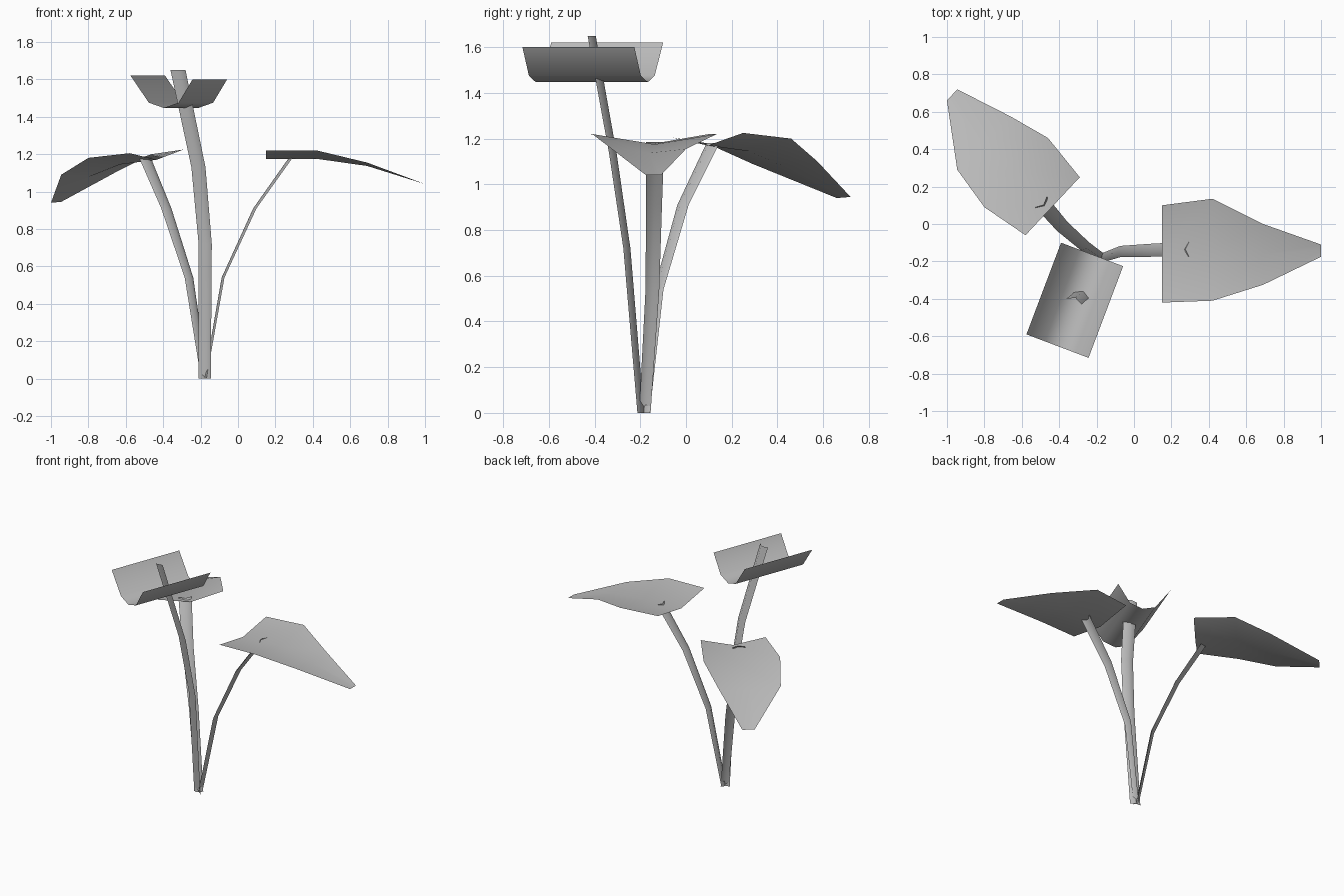
import bpy
from mathutils import Vector

old = bpy.data.objects.get("Cube")
if old:
    bpy.data.objects.remove(old, do_unlink=True)

# One plain grey for the whole plant
grey = bpy.data.materials.new("plain_grey")
grey.use_nodes = True
colour = (0.5, 0.5, 0.5, 1)
grey.diffuse_color = colour
grey.node_tree.nodes["Principled BSDF"].inputs["Base Color"].default_value = colour


def make_sheet(name, rows):
    """Skin a list of equal-length point rows into a thin smooth sheet."""
    count = len(rows[0])
    points = [point for row in rows for point in row]
    faces = []
    for r in range(len(rows) - 1):
        for c in range(count - 1):
            a = r * count + c
            faces.append((a, a + 1, a + count + 1, a + count))
    mesh = bpy.data.meshes.new(name)
    mesh.from_pydata([tuple(point) for point in points], [], faces)
    mesh.materials.append(grey)
    mesh.shade_smooth()
    sheet = bpy.data.objects.new(name, mesh)
    bpy.context.collection.objects.link(sheet)
    return sheet


def make_stem(name, path, across, base_width, tip_width):
    """Ribbon stem with a shallow folded section, bulging to the plant's middle."""
    across = Vector(across).normalized()
    inward = Vector((-across.y, across.x, 0))
    rows = []
    for i, centre in enumerate(path):
        width = base_width + (tip_width - base_width) * i / (len(path) - 1)
        side = across * width / 2
        fold = inward * width / 8
        centre = Vector(centre)
        rows.append((centre - side - fold, centre + fold, centre + side - fold))
    return make_sheet(name, rows)


def make_leaf(name, edges):
    """Leaf from pairs of right and left edge points, with a sunken midrib."""
    sags = (0.045, 0.045, 0.018, 0)
    rows = []
    for (right, left), sag in zip(edges, sags):
        right, left = Vector(right), Vector(left)
        midrib = (right + left) / 2 - Vector((0, 0, sag))
        rows.append((right, midrib, left))
    return make_sheet(name, rows)


# Stems, all springing from one root point
root = (-0.175, -0.18, 0)
upright_across = Vector((0.935, -0.354, 0))
make_stem("left_stem",
          [root, (-0.08, -0.147, 0.54), (0.09, -0.14, 0.91), (0.285, -0.135, 1.185)],
          (0, 1, 0), 0.05, 0.08)
make_stem("right_stem",
          [root, (-0.257, -0.125, 0.54), (-0.377, -0.02, 0.91), (-0.49, 0.11, 1.18)],
          (-0.74, -0.67, 0), 0.05, 0.085)
make_stem("upright_stem",
          [(-0.175, -0.192, 0), (-0.172, -0.252, 0.72),
           (-0.208, -0.312, 1.13), (-0.317, -0.405, 1.65)],
          upright_across, 0.07, 0.086)

# Broad leaves, from the blunt base to the narrow tip
make_leaf("left_leaf", [
    ((0.15, -0.42, 1.22), (0.15, 0.10, 1.22)),
    ((0.42, -0.41, 1.22), (0.42, 0.135, 1.22)),
    ((0.69, -0.325, 1.155), (0.69, 0, 1.155)),
    ((1, -0.175, 1.04), (1, -0.11, 1.04)),
])
make_leaf("right_leaf", [
    ((-0.29, 0.25, 1.225), (-0.58, -0.06, 1.205)),
    ((-0.46, 0.46, 1.20), (-0.80, 0.09, 1.18)),
    ((-0.66, 0.575, 1.10), (-0.945, 0.29, 1.09)),
    ((-0.945, 0.72, 0.945), (-1, 0.66, 0.94)),
])

# Young trough-shaped leaf around the tallest stem
profile = [(0, 1.62), (0.105, 1.475), (0.19, 1.447), (0.275, 1.475), (0.355, 1.60)]
trough_rows = []
for corner in ((-0.575, -0.59, 0), (-0.39, -0.10, 0)):
    trough_rows.append([Vector(corner) + upright_across * u + Vector((0, 0, z))
                        for u, z in profile])
make_sheet("trough_leaf", trough_rows)
